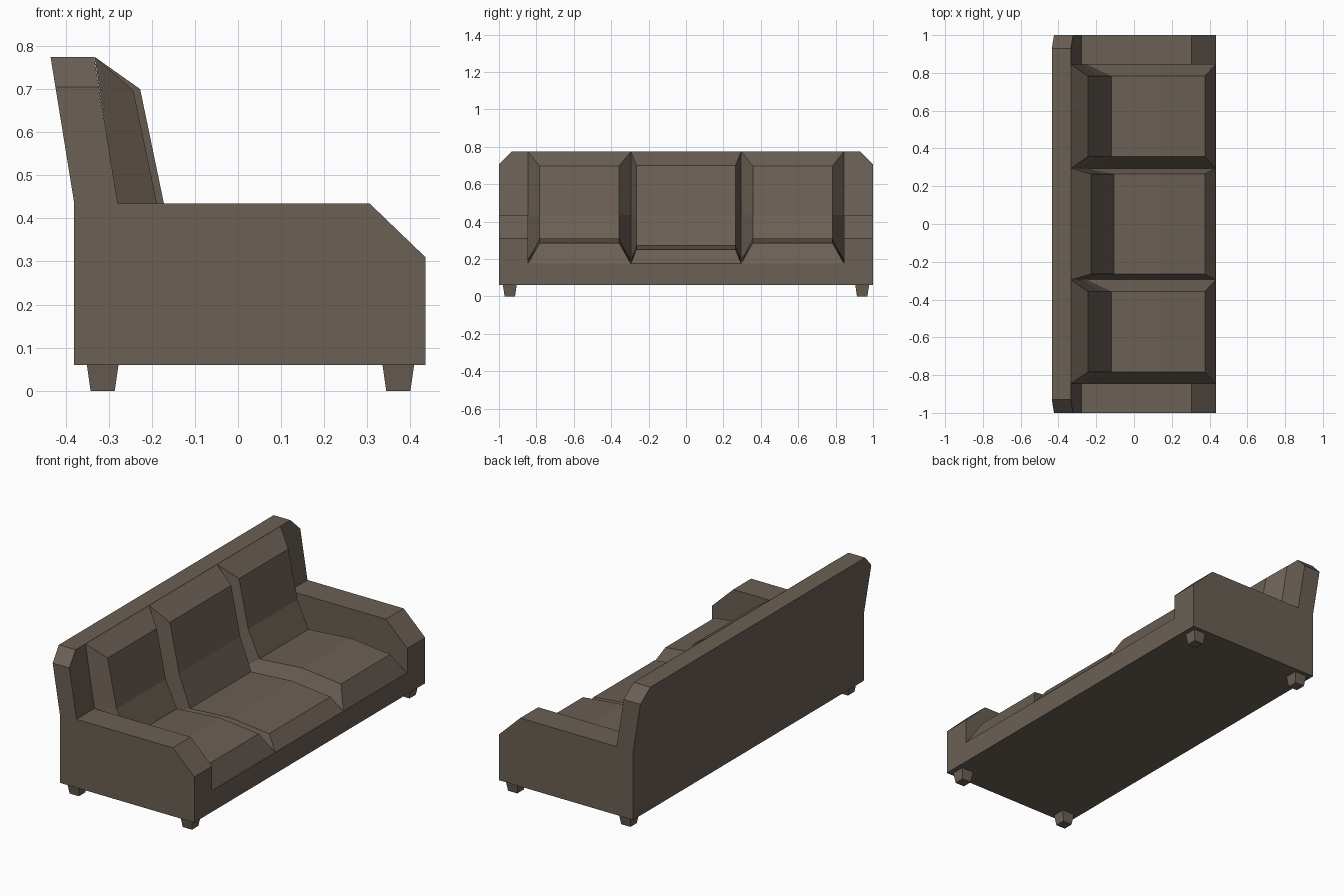
import bpy

if "Cube" in bpy.data.objects:
    bpy.data.objects.remove(bpy.data.objects["Cube"])

mat = bpy.data.materials.new("brown_fabric")
mat.diffuse_color = (0.145, 0.115, 0.09, 1)
mat.use_nodes = True
mat.node_tree.nodes["Principled BSDF"].inputs["Base Color"].default_value = mat.diffuse_color


def make(name, verts, faces):
    mesh = bpy.data.meshes.new(name)
    mesh.from_pydata(verts, [], faces)
    mesh.materials.append(mat)
    obj = bpy.data.objects.new(name, mesh)
    bpy.context.collection.objects.link(obj)
    # consistent outward normals
    import bmesh
    bm = bmesh.new()
    bm.from_mesh(mesh)
    bmesh.ops.recalc_face_normals(bm, faces=bm.faces)
    bm.to_mesh(mesh)
    bm.free()
    return obj


def loft(name, ring_a, ring_b):
    """Closed solid between two matching rings of points."""
    n = len(ring_a)
    faces = [tuple(range(n)), tuple(range(2 * n - 1, n - 1, -1))]
    faces += [(i, (i + 1) % n, n + (i + 1) % n, n + i) for i in range(n)]
    return make(name, ring_a + ring_b, faces)


def side_prism(name, profile, y0, y1):
    """Extrude an (x, z) profile along y."""
    return loft(name, [(x, y0, z) for x, z in profile],
                [(x, y1, z) for x, z in profile])


def cushion(name, base, top, y0, y1, inset):
    """L-shaped seat and back pad, tapering from base line to raised line."""
    n = len(base)
    verts = []
    for line, a, b in ((base, y0, y1), (top, y0 + inset, y1 - inset)):
        for y in (a, b):
            verts += [(x, y, z) for x, z in line]
    b0, b1, t0, t1 = 0, n, 2 * n, 3 * n
    faces = []
    for i in range(n - 1):
        for p, q in ((b0, b1), (t0, t1), (b0, t0), (b1, t1)):
            faces.append((p + i, p + i + 1, q + i + 1, q + i))
    for i in (0, n - 1):
        faces.append((b0 + i, b1 + i, t1 + i, t0 + i))
    return make(name, verts, faces)


ARM = 0.845

# Base frame under the cushions
side_prism("base_frame", [(-0.38, 0.06), (0.435, 0.06), (0.435, 0.175),
                          (-0.25, 0.2), (-0.28, 0.435), (-0.38, 0.435)], -ARM, ARM)

# Arms with sloped fronts
for side, y0, y1 in (("left", -1, -ARM), ("right", ARM, 1)):
    side_prism(side + "_arm", [(-0.38, 0.06), (0.435, 0.06), (0.435, 0.31),
                               (0.305, 0.435), (-0.38, 0.435)], y0, y1)

# Leaning backrest with clipped top corners
outline = [(-1, 0.435), (1, 0.435), (1, 0.705), (0.93, 0.775), (-0.93, 0.775), (-1, 0.705)]
lean = lambda z: -0.055 * (z - 0.435) / 0.34
loft("backrest", [(-0.38 + lean(z), y, z) for y, z in outline],
     [(-0.279 + lean(z), y, z) for y, z in outline])

# Three cushions, the middle one lower on the seat and fuller on the back
base = [(0.432, 0.175), (0.14, 0.186), (-0.25, 0.2), (-0.28, 0.435), (-0.333, 0.775)]
outer = [(0.375, 0.285), (0.14, 0.31), (-0.12, 0.29), (-0.188, 0.435), (-0.243, 0.697)]
middle = [(0.375, 0.25), (0.14, 0.275), (-0.105, 0.26), (-0.172, 0.435), (-0.227, 0.7)]
cushion("left_cushion", base, outer, -ARM, -0.295, 0.062)
cushion("middle_cushion", base, middle, -0.295, 0.295, 0.03)
cushion("right_cushion", base, outer, 0.295, ARM, 0.062)

# Tapered feet
for row, cx in (("back", -0.314), ("front", 0.372)):
    for side, cy in (("left", -0.942), ("right", 0.942)):
        ring = lambda r, z: [(cx + sx * r, cy + sy * r, z)
                             for sx, sy in ((-1, -1), (1, -1), (1, 1), (-1, 1))]
        loft(f"{row}_{side}_foot", ring(0.028, 0), ring(0.037, 0.062))
